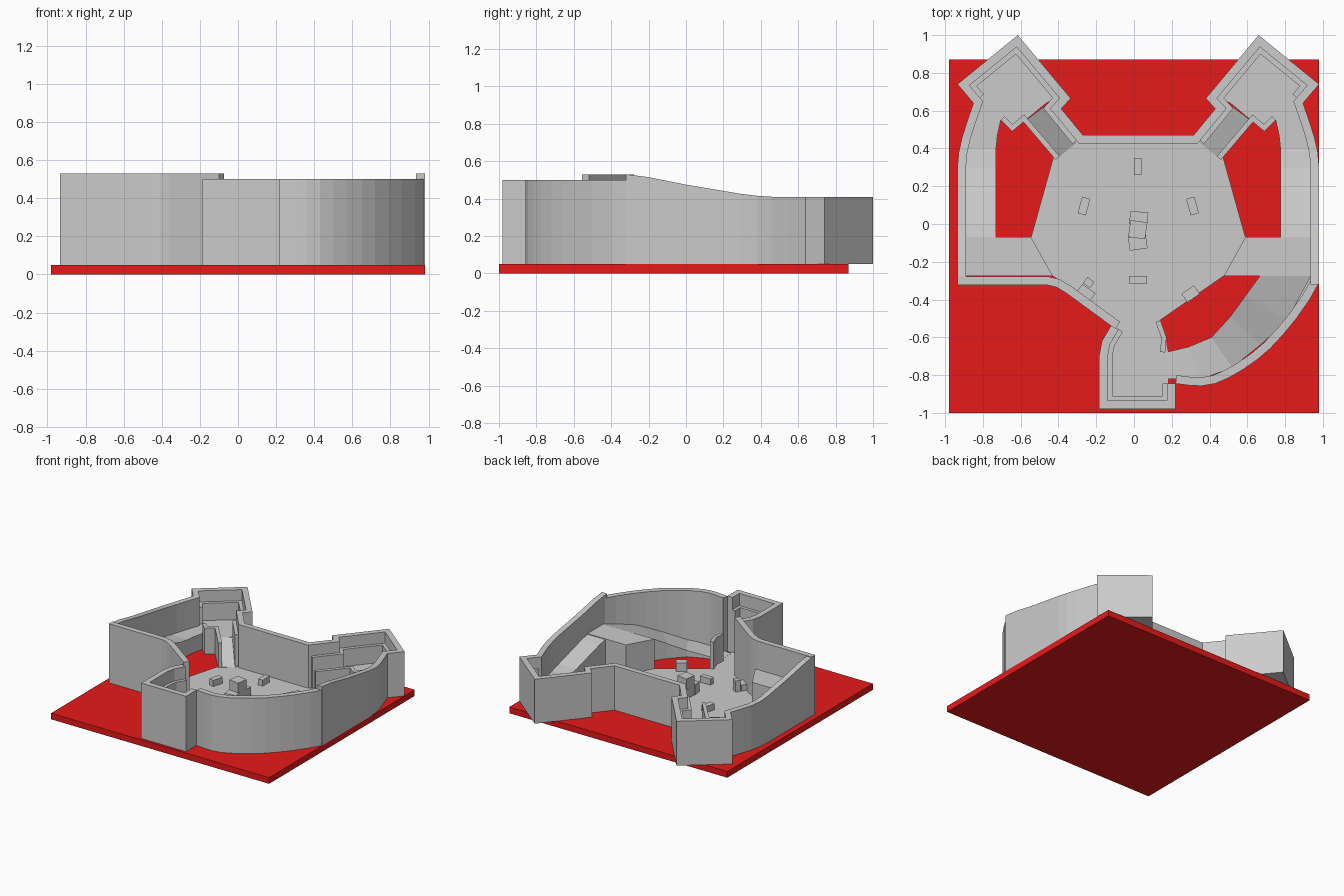
import bpy, bmesh
from math import radians
from mathutils import Vector, Matrix

if "Cube" in bpy.data.objects:
    bpy.data.objects.remove(bpy.data.objects["Cube"])

Z0, AXIS = 0.05, 0.0225          # plate top, symmetry axis in x


def lerp_table(table):
    """Height as a piecewise linear function of y."""
    def f(p):
        y = p[1]
        if y <= table[0][0]:
            return table[0][1]
        for (a, za), (b, zb) in zip(table, table[1:]):
            if y <= b:
                return za + (zb - za) * (y - a) / (b - a)
        return table[-1][1]
    return f


def flip(pts):
    return [(2 * AXIS - x, y) for x, y in pts]


def finish(name, bm):
    bmesh.ops.recalc_face_normals(bm, faces=bm.faces)
    me = bpy.data.meshes.new(name)
    bm.to_mesh(me)
    bm.free()
    ob = bpy.data.objects.new(name, me)
    bpy.context.collection.objects.link(ob)
    return ob


def strip(name, a, b, tops):
    """Solid band between polylines a and b, top height per station."""
    bm = bmesh.new()
    rings = []
    for p, q, z in zip(a, b, tops):
        rings.append([bm.verts.new(c) for c in
                      ((*p, Z0), (*p, z), (*q, z), (*q, Z0))])
    for r, s in zip(rings, rings[1:]):
        for i in range(4):
            j = (i + 1) % 4
            bm.faces.new((r[i], r[j], s[j], s[i]))
    bm.faces.new(rings[0])
    bm.faces.new(rings[-1])
    return finish(name, bm)


def offset(path, d):
    """Mitred offset to the right of the travel direction."""
    P = [Vector(p) for p in path]
    out = []
    for i, p in enumerate(P):
        n = []
        for a, b in ((i - 1, i), (i, i + 1)):
            if a >= 0 and b < len(P):
                t = (P[b] - P[a]).normalized()
                n.append(Vector((t.y, -t.x)))
        m = sum(n, Vector((0, 0))).normalized()
        out.append(tuple(p + m * d / max(m.dot(n[0]), 0.4)))
    return out


def wall(name, path, d0, d1, top):
    f = top if callable(top) else (lambda p: top)
    return strip(name, offset(path, d0), offset(path, d1), [f(p) for p in path])


def slab(name, pts, top, bottom=Z0):
    bm = bmesh.new()
    lo = [bm.verts.new((x, y, bottom)) for x, y in pts]
    hi = [bm.verts.new((x, y, top)) for x, y in pts]
    bm.faces.new(lo)
    bm.faces.new(hi)
    for i in range(len(pts)):
        j = (i + 1) % len(pts)
        bm.faces.new((lo[i], lo[j], hi[j], hi[i]))
    return finish(name, bm)


def block(name, x, y, sx, sy, z0, z1, ang=0):
    bm = bmesh.new()
    m = (Matrix.Translation((x, y, (z0 + z1) / 2)) @ Matrix.Rotation(radians(ang), 4, 'Z')
         @ Matrix.Diagonal((sx, sy, z1 - z0, 1)))
    bmesh.ops.create_cube(bm, size=1, matrix=m)
    return finish(name, bm)


# Red base plate
base = block("base_plate", 0, -0.065, 1.96, 1.87, 0, Z0)
red = bpy.data.materials.new("red")
red.diffuse_color = (0.8, 0.01, 0.01, 1)
red.use_nodes = True
red.node_tree.nodes["Principled BSDF"].inputs["Base Color"].default_value = red.diffuse_color
base.data.materials.append(red)

# Central arena floor
arena = [(-0.40, 0.45), (0.445, 0.45), (0.59, -0.07), (0.475, -0.275),
         (AXIS, -0.59), (-0.43, -0.275), (-0.545, -0.07)]
slab("arena_floor", arena, 0.06)

# Mirrored halves: outer wall, corner room, corridor, platform
wall_top = lerp_table([(-0.32, 0.53), (-0.2, 0.515), (0.0, 0.475),
                       (0.3, 0.425), (0.42, 0.41)])
floor_top = lerp_table([(-0.1, 0.30), (0.0, 0.28), (0.3, 0.195), (0.4, 0.18)])
room = [(0.315, 0.47), (0.43, 0.61), (0.38, 0.665), (0.66, 1.0), (0.98, 0.74), (0.895, 0.64)]
outer = [(AXIS, 0.47)] + room + [(0.93, 0.54), (0.955, 0.46), (0.973, 0.38), (0.98, 0.30),
                                 (0.98, 0.15), (0.98, 0.0), (0.98, -0.2), (0.98, -0.32)]
parapet = [(0.46, 0.34), (0.63, 0.54), (0.69, 0.49), (0.75, 0.55)]
room_floor = [(0.51, 0.64), (0.44, 0.67), (0.66, 0.95), (0.93, 0.74),
              (0.86, 0.63), (0.91, 0.52), (0.75, 0.55), (0.69, 0.49), (0.63, 0.54)]
cor_in = [(0.75, 0.55), (0.768, 0.47), (0.775, 0.4), (0.775, 0.3),
          (0.775, 0.15), (0.775, 0.0), (0.775, -0.1)]
cor_out = [(0.90, 0.55), (0.92, 0.47), (0.935, 0.4), (0.945, 0.3),
           (0.945, 0.15), (0.945, 0.0), (0.945, -0.1)]
platform = [(0.59, -0.07), (0.945, -0.07), (0.945, -0.275), (0.475, -0.275)]
for side, fn, s in (("right", list, 1), ("left", flip, -1)):
    wall(side + "_outer_wall", fn(outer), 0, 0.045 * s, wall_top)
    wall(side + "_room_ledge", fn(room), 0.045 * s, 0.072 * s, 0.32)
    wall(side + "_parapet", fn(parapet), 0, -0.028 * s, 0.26)
    slab(side + "_room_floor", fn(room_floor), 0.18)
    strip(side + "_room_ramp", fn([(0.35, 0.43), (0.51, 0.63)]),
          fn([(0.46, 0.34), (0.63, 0.54)]), [0.062, 0.18])
    strip(side + "_corridor", fn(cor_in), fn(cor_out), [floor_top(p) for p in cor_in])
    slab(side + "_platform", fn(platform), 0.30)

# Curved ramp down to the front room, with its outer wall
strip("curved_ramp",
      [(0.67, -0.27), (0.59, -0.38), (0.51, -0.49), (0.41, -0.60), (0.29, -0.65), (0.165, -0.68)],
      [(0.94, -0.27), (0.81, -0.51), (0.67, -0.64), (0.52, -0.76), (0.36, -0.82), (0.165, -0.82)],
      [0.30, 0.24, 0.17, 0.10, 0.075, 0.058])
slab("ramp_corner", [(0.93, -0.27), (0.95, -0.30), (0.81, -0.51), (0.79, -0.48)], 0.24)
curve = [(0.98, -0.31), (0.93, -0.40), (0.86, -0.50), (0.79, -0.585), (0.72, -0.66),
         (0.65, -0.72), (0.57, -0.775), (0.50, -0.815), (0.43, -0.845), (0.36, -0.857),
         (0.30, -0.855), (0.22, -0.845)]
wall("curved_wall", curve, 0, 0.045, 0.50)

# Front room
front = [(0.22, -0.845), (0.22, -0.98), (-0.185, -0.98), (-0.185, -0.70),
         (-0.17, -0.62), (-0.12, -0.535)]
wall("front_room_wall", front, 0, 0.045, 0.50)
wall("front_room_ledge", front[0:], 0.045, 0.07, 0.40)
slab("front_room_floor", [(-0.15, -0.95), (0.18, -0.95), (0.18, -0.68), (0.165, -0.6),
                          (0.13, -0.51), (-0.09, -0.52), (-0.15, -0.68)], 0.057)
wall("front_stub_wall", [(0.165, -0.68), (0.172, -0.60), (0.14, -0.51)], 0, -0.027, 0.28)

# Wall in front of the left platform
wall("left_front_wall", [(-0.10, -0.555), (-0.36, -0.365), (-0.41, -0.335), (-0.46, -0.323),
                         (-0.935, -0.323)], 0, 0.045, 0.53)

# Cover blocks on the arena floor
for i, (x, y, sx, sy, h, a) in enumerate([
        (0.02, 0.305, 0.04, 0.09, 0.11, 0), (0.31, 0.095, 0.045, 0.09, 0.11, 15),
        (-0.265, 0.095, 0.045, 0.09, 0.11, -15), (0.02, -0.295, 0.095, 0.04, 0.11, 0),
        (-0.24, -0.31, 0.045, 0.04, 0.15, -35), (-0.255, -0.365, 0.085, 0.055, 0.11, -35),
        (0.30, -0.37, 0.08, 0.055, 0.13, 35)]):
    block("cover_block_%d" % i, x, y, sx, sy, Z0, h, a)

# Central stack
block("stack_back", 0.025, 0.03, 0.095, 0.07, Z0, 0.14, -6)
block("stack_front", 0.02, -0.10, 0.095, 0.07, Z0, 0.14, 8)
block("stack_middle", 0.02, -0.03, 0.09, 0.09, Z0, 0.22, -8)
